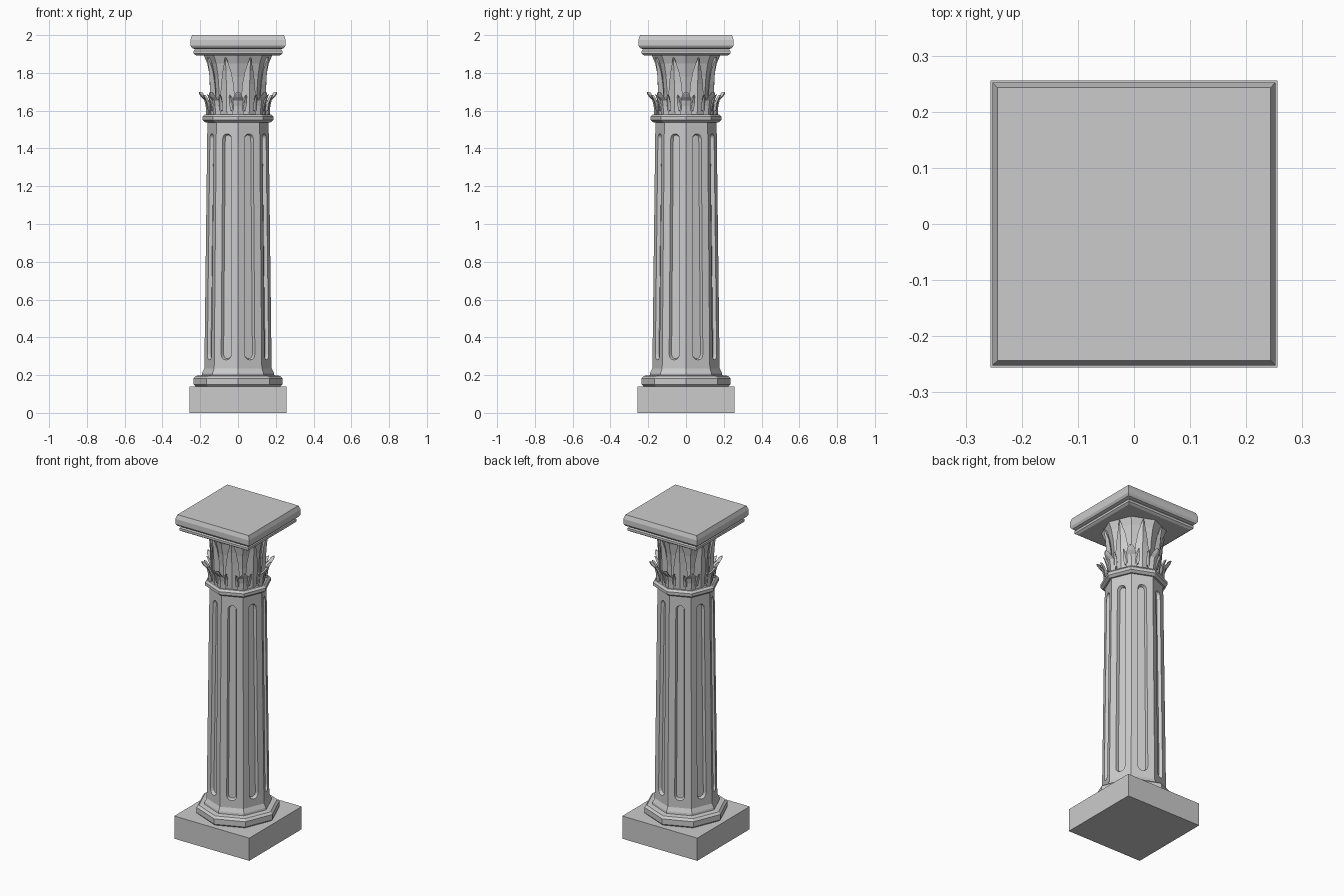
import bpy
import bmesh
import math
from mathutils import Matrix, Vector

cube = bpy.data.objects.get("Cube")
if cube:
    bpy.data.objects.remove(cube, do_unlink=True)

stone = bpy.data.materials.new("grey_stone")
stone.use_nodes = True
stone.diffuse_color = (0.6, 0.6, 0.6, 1)
stone.node_tree.nodes["Principled BSDF"].inputs["Base Color"].default_value = (0.6, 0.6, 0.6, 1)

SIDES = 8
STEP = 2 * math.pi / SIDES
APOTHEM = math.cos(STEP / 2)


def finish(name, bm):
    bmesh.ops.recalc_face_normals(bm, faces=bm.faces)
    mesh = bpy.data.meshes.new(name)
    bm.to_mesh(mesh)
    bm.free()
    mesh.materials.append(stone)
    obj = bpy.data.objects.new(name, mesh)
    bpy.context.collection.objects.link(obj)
    return obj


def skin(bm, rings):
    """Join equal closed rings of points into a capped solid."""
    loops = [[bm.verts.new(p) for p in ring] for ring in rings]
    n = len(loops[0])
    for low, high in zip(loops, loops[1:]):
        for i in range(n):
            j = (i + 1) % n
            bm.faces.new((low[i], low[j], high[j], high[i]))
    bm.faces.new(loops[0][::-1])
    bm.faces.new(loops[-1])


def turned(name, profile, sides=SIDES):
    """Polygonal turning; four-sided profiles are given as half widths."""
    start, scale = (math.pi / 4, math.sqrt(2)) if sides == 4 else (0, 1)
    rings = []
    for r, z in profile:
        angles = [start + 2 * math.pi * i / sides for i in range(sides)]
        rings.append([(r * scale * math.cos(a), r * scale * math.sin(a), z) for a in angles])
    bm = bmesh.new()
    skin(bm, rings)
    return finish(name, bm)


def around(name, solids, start):
    """Repeat solids, modelled facing +x, once for every side of the column."""
    bm = bmesh.new()
    for k in range(SIDES):
        turn = Matrix.Rotation(start + k * STEP, 3, 'Z')
        for rings in solids:
            skin(bm, [[turn @ Vector(p) for p in ring] for ring in rings])
    return finish(name, bm)


def blade(sections, thick=0.02, offset=0, lean=0):
    """Ridged leaf from (radius, height, half width, fold) sections."""
    rings = []
    for i, (r, z, w, fold) in enumerate(sections):
        y = offset + lean * i
        rings.append([(r - fold, y - w, z), (r, y, z), (r - fold, y + w, z),
                      (r - fold - thick, y, z - thick / 4)])
    return rings


# Square plinth and eight-sided foot moulding
turned("plinth", [(0.256, 0), (0.256, 0.14)], 4)
turned("base_moulding", [(0.222, 0.138), (0.235, 0.15), (0.235, 0.183), (0.222, 0.196), (0.19, 0.2)])

# Tapered shaft with a flared foot
shaft = turned("shaft", [(0.192, 0.198), (0.19, 0.212), (0.178, 0.236), (0.162, 1.545)])


# Rounded slot cutters that follow the taper of the shaft
def slot(depth, inset):
    points = []
    for z, w, r, first in ((1.478, 0.025, 0.163, 0), (0.28, 0.029, 0.1775, math.pi)):
        w -= inset
        end = z - math.copysign(w + inset, z - 1)
        for i in range(7):
            a = first + math.pi * i / 6
            points.append((r * APOTHEM + depth, w * math.cos(a), end + w * math.sin(a)))
    return points


cutter = around("flute_cutter", [[slot(0.02, -0.001), slot(0.0, 0), slot(-0.018, 0.007)]], STEP / 2)
cutter.hide_render = True
cut = shaft.modifiers.new("flutes", 'BOOLEAN')
cut.operation = 'DIFFERENCE'
cut.solver = 'EXACT'
cut.object = cutter
fluted = bpy.data.meshes.new_from_object(shaft.evaluated_get(bpy.context.evaluated_depsgraph_get()))
shaft.modifiers.clear()
shaft.data = fluted
bpy.data.objects.remove(cutter, do_unlink=True)

# Neck ring and flared bell of the capital
turned("neck_ring", [(0.172, 1.538), (0.187, 1.55), (0.187, 1.568), (0.176, 1.58)])
turned("capital_bell", [(0.142, 1.575), (0.142, 1.7), (0.149, 1.78), (0.163, 1.85), (0.186, 1.905)])

# Tall pointed leaves on the flat sides
tall = blade([(0.155, 1.575, 0.04, 0.012), (0.158, 1.66, 0.042, 0.014), (0.161, 1.74, 0.036, 0.014),
              (0.166, 1.81, 0.024, 0.012), (0.172, 1.855, 0.011, 0.007), (0.178, 1.882, 0.002, 0.002)])
around("tall_leaves", [tall], STEP / 2)

# Short curled leaves on the corners, with a lobe on each side
stem = blade([(0.168, 1.575, 0.028, 0.01), (0.171, 1.625, 0.034, 0.012), (0.178, 1.655, 0.026, 0.009),
              (0.195, 1.672, 0.024, 0.008), (0.207, 1.69, 0.016, 0.005), (0.208, 1.7, 0.005, 0.002)])
lobes = [blade([(0.162, 1.6, 0.014, 0.005), (0.168, 1.64, 0.015, 0.006), (0.178, 1.668, 0.009, 0.004),
                (0.186, 1.685, 0.002, 0.001)], 0.014, side * 0.026, side * 0.006) for side in (-1, 1)]
around("curled_leaves", [stem] + lobes, 0)

# Moulded square top slab
turned("abacus", [(0.222, 1.893), (0.235, 1.902), (0.235, 1.916), (0.226, 1.926), (0.243, 1.931),
                  (0.252, 1.945), (0.252, 1.975), (0.243, 2.0)], 4)
